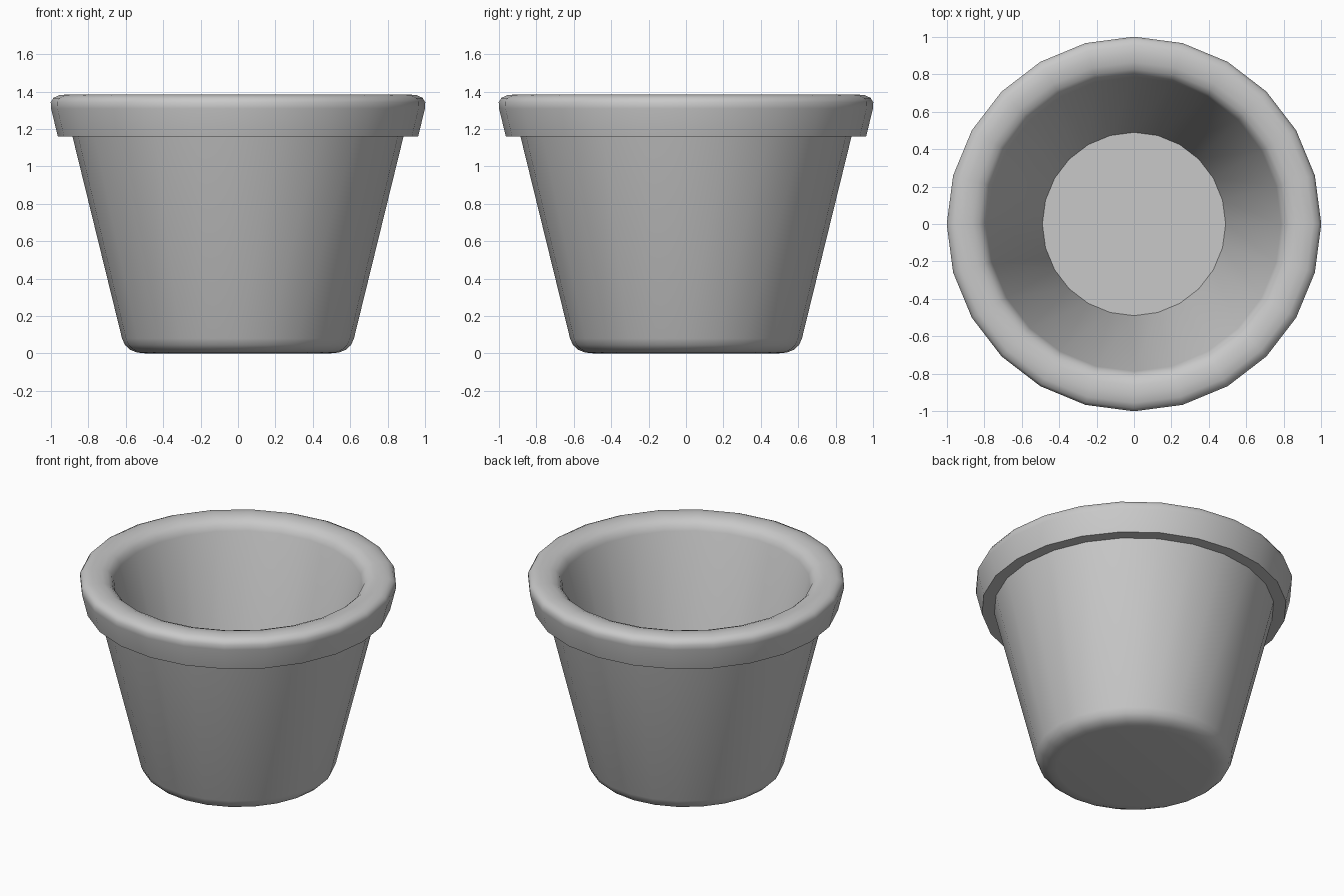
import bpy, bmesh, math

if "Cube" in bpy.data.objects:
    bpy.data.objects.remove(bpy.data.objects["Cube"])

SIDES = 24


def rounded(a, corner, b, steps=4):
    """Points of a soft corner running from a to b."""
    pts = []
    for i in range(steps + 1):
        t = i / steps
        pts.append(tuple((1 - t) ** 2 * p + 2 * t * (1 - t) * c + t * t * q
                         for p, c, q in zip(a, corner, b)))
    return pts


def lathe(name, profile, mat):
    """Spin (radius, height) points around z, closing both ends with a disc."""
    bm = bmesh.new()
    rings = [[bm.verts.new((r * math.cos(2 * math.pi * i / SIDES),
                            r * math.sin(2 * math.pi * i / SIDES), z))
              for i in range(SIDES)] for r, z in profile]
    for low, high in zip(rings, rings[1:]):
        for i in range(SIDES):
            j = (i + 1) % SIDES
            bm.faces.new((low[i], low[j], high[j], high[i]))
    bm.faces.new(rings[0][::-1])
    bm.faces.new(rings[-1])
    bmesh.ops.recalc_face_normals(bm, faces=bm.faces)
    mesh = bpy.data.meshes.new(name)
    bm.to_mesh(mesh)
    bm.free()
    mesh.materials.append(mat)
    obj = bpy.data.objects.new(name, mesh)
    bpy.context.collection.objects.link(obj)
    bpy.context.view_layer.objects.active = obj
    obj.select_set(True)
    bpy.ops.object.shade_smooth_by_angle(angle=math.radians(35))
    return obj


grey = bpy.data.materials.new("plain grey")
grey.diffuse_color = (0.58, 0.58, 0.58, 1)
grey.use_nodes = True
grey.node_tree.nodes["Principled BSDF"].inputs["Base Color"].default_value = grey.diffuse_color

# rounded foot
profile = rounded((0.49, 0), (0.60, 0), (0.62, 0.08))
# tapered wall, then the underside and outer face of the collar
profile += [(0.885, 1.16), (0.963, 1.16)]
# rounded rim, outside then inside
profile += rounded((1.0, 1.31), (1.018, 1.385), (0.912, 1.385))
profile += rounded((0.912, 1.385), (0.805, 1.385), (0.787, 1.31))[1:]
# inner wall down to the flat floor
profile += [(0.49, 0.10)]

lathe("flower_pot", profile, grey)
